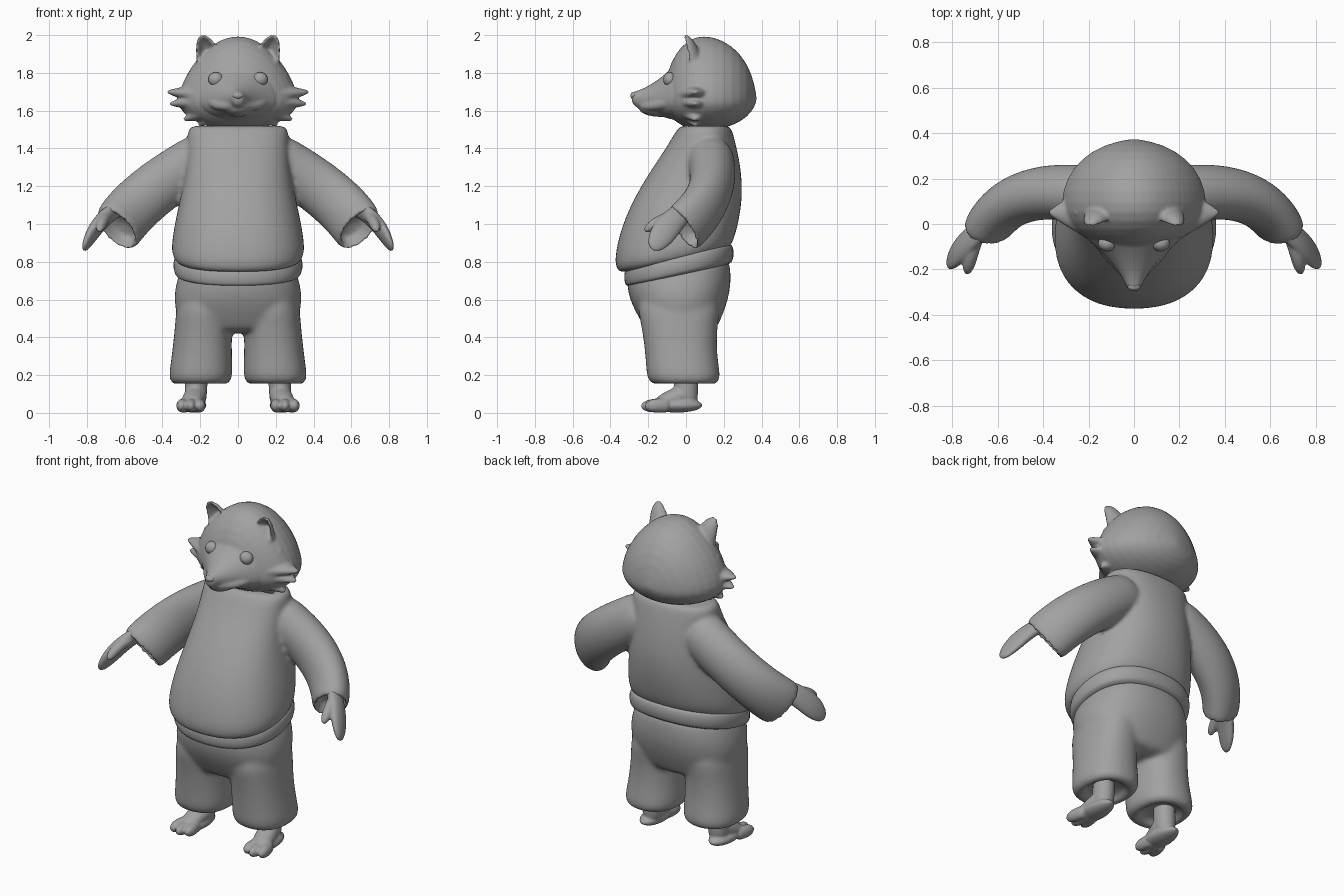
import bpy, bmesh
from math import sin, cos, pi, tau, copysign
from mathutils import Vector

if "Cube" in bpy.data.objects:
    bpy.data.objects.remove(bpy.data.objects["Cube"], do_unlink=True)

GREY = (.36, .36, .36, 1)
grey = bpy.data.materials.new("clay grey")
grey.use_nodes = True
grey.diffuse_color = GREY
grey.node_tree.nodes["Principled BSDF"].inputs["Base Color"].default_value = GREY

SIDES = 24
ANGLES = [tau * i / SIDES for i in range(SIDES)]
STEPS = [i / 8 for i in range(9)]


def level(z, half, front, back, tilt=0, x=0, scale=1):
    """Flat, slightly squared slice of a garment; tilt lifts the back."""
    def square(v):
        return copysign(abs(v) ** .87, v) * scale
    ring = []
    for a in ANGLES:
        y = (back - front) / 2 + (back + front) / 2 * square(sin(a))
        ring.append(Vector((x + half * square(cos(a)), y, z + tilt * y)))
    return ring


def upright(x, y, z, half, up, down):
    """Slice facing the front, with separate heights above and below z."""
    return [Vector((x + half * cos(a), y, z + (up if a < pi else down) * sin(a))) for a in ANGLES]


def egg(x, y, z, half, front, back, up, down):
    """Ellipsoid whose front, back, top and bottom radii may differ."""
    rings = []
    for t in STEPS:
        a = pi * (t - .5) * .98
        depth = front if a < 0 else back
        rings.append(upright(x, y + depth * sin(a), z, half * cos(a), up * cos(a), down * cos(a)))
    return rings


def limb(start, bend, end, thick, wide, across, blunt=True):
    """Tapered tube along a curve; wide is measured along the across direction."""
    start, bend, end, across = map(Vector, (start, bend, end, across))
    rings = []
    for t in STEPS:
        centre = start.lerp(bend, t).lerp(bend.lerp(end, t), t)
        along = (bend - start).lerp(end - bend, t).normalized()
        u = along.cross(across).normalized()
        v = u.cross(along)
        tip = max(.1, 1 - t ** 6) ** .5 if blunt else 1
        r = tip * (thick[0] + (thick[1] - thick[0]) * t)
        w = tip * (wide[0] + (wide[1] - wide[0]) * t)
        rings.append([centre + u * r * cos(a) + v * w * sin(a) for a in ANGLES])
    return rings


def hollow(rings, depth):
    """Turn the last ring inward to make an open cuff."""
    centre = sum(rings[-1], Vector()) / SIDES
    inner = [centre.lerp(p, .75) for p in rings[-1]]
    return rings + [inner, [p + depth for p in inner]]


def mirrored(rings):
    return [[Vector((-p.x, p.y, p.z)) for p in ring] for ring in rings]


def both(*lofts):
    return [*lofts, *map(mirrored, lofts)]


def build(name, lofts, voxel=None, soften=3):
    """Skin the lofts and, given a voxel size, fuse them into one soft surface."""
    bm = bmesh.new()
    for rings in lofts:
        rows = [[bm.verts.new(p) for p in ring] for ring in rings]
        for low, high in zip(rows, rows[1:]):
            for i in range(SIDES):
                bm.faces.new((low[i - 1], low[i], high[i], high[i - 1]))
        bm.faces.new(rows[0])
        bm.faces.new(rows[-1])
    bmesh.ops.recalc_face_normals(bm, faces=bm.faces)
    mesh = bpy.data.meshes.new(name)
    bm.to_mesh(mesh)
    bm.free()
    mesh.materials.append(grey)
    mesh.shade_smooth()
    part = bpy.data.objects.new(name, mesh)
    bpy.context.collection.objects.link(part)
    part.modifiers.new("round", "SUBSURF").levels = 1
    if voxel:
        fuse = part.modifiers.new("fuse", "REMESH")
        fuse.mode, fuse.voxel_size, fuse.use_smooth_shade = "VOXEL", voxel, True
        part.modifiers.new("soften", "SMOOTH").iterations = soften


# Tunic: pot belly gathered at the hem, narrow collar, wide open sleeves
def tunic_level(t, scale=1):
    swell = cos(pi / 2 * t)
    return level(.81 + .71 * t, .27 + .09 * swell ** 3, .04 + .345 * swell ** 1.2,
                 .24 + .06 * sin(pi * t), .2 * (1 - t) ** 2, scale=scale)


body = [tunic_level(0, .75), tunic_level(0, .91), tunic_level(.05, .98),
        *map(tunic_level, STEPS[1:]), tunic_level(1, .8)]
sleeve = limb((.15, .12, 1.37), (.53, .2, 1.16), (.645, -.02, .97),
              (.13, .1), (.14, .15), (.4, -.1, .9), blunt=False)
build("tunic", [body, *both(hollow(sleeve, Vector((-.05, .08, .04))))], .012, 6)

# Flat sash, higher at the back
sash = []
for t in STEPS:
    bulge = .03 * max(0, sin(pi * t)) ** .4
    sash.append(level(.73 + .12 * t, .315 + bulge, .3 + bulge, .225 + bulge, .22))
build("sash", [sash])


# Baggy trousers with puffed, open hems
def leg_level(t, scale=1):
    return level(.15 + .45 * t, .15 + .025 * (1 - t) ** 2, .21 + .06 * t * t,
                 .165 + .03 * (1 - 2 * t) ** 2, x=.2 - .025 * t, scale=scale)


hips = [level(.42 + .38 * t, .29 + .05 * sin(pi * t), .2 + .115 * sin(.6 * pi * t),
              .15 + .09 * sin(.7 * pi * t), .15 * t) for t in STEPS]
leg = [leg_level(1.2, .7), *map(leg_level, reversed(STEPS[1:])), leg_level(.04, .95), leg_level(0, .8)]
leg[1] = leg_level(1, .9)
build("trousers", [hips, *both(hollow(leg, Vector((0, 0, .05))))], .012, 14)

# Head: skull narrowing upward, tapering snout, cheeks, cupped ears and spiky tufts
skull = egg(0, .09, 1.66, .33, .21, .285, .345, .17)
for ring in skull:
    for p in ring:
        p.x *= 1 - .6 * max(0, p.z - 1.66)
snout = [upright(0, -.29 + .24 * t, 1.67 - .02 * t, .03 + .2 * t ** 1.5,
                 .03 + .17 * t ** 1.5, .035 + .07 * t ** .7) for t in STEPS]
jaw = egg(0, -.13, 1.61, .08, .12, .12, .03, .045)
jowl = limb((.02, -.24, 1.63), (.08, -.17, 1.61), (.16, -.08, 1.65), (.02, .03), (.02, .03), (0, 0, 1))
ear = limb((.14, .04, 1.84), (.165, .03, 1.92), (.195, -.01, 2), (.08, .04), (.055, .03), (0, 1, 0))
for ring in ear[3:-1]:
    dent = 1.2 * (ring[SIDES // 4] - ring[0]).length
    for p, a in zip(ring, ANGLES):
        p.y += dent * max(0, -sin(a)) ** 3
cheek = Vector((0, .05, 1.67))
tufts = []
for x, z in ((.265, 1.8), (.38, 1.7), (.365, 1.635), (.29, 1.55), (.21, 1.52)):
    tip = Vector((x, .05, z))
    tufts.append(limb(cheek.lerp(tip, .5), cheek.lerp(tip, .8), tip,
                      (.06, .006), (.12, .006), (0, 1, 0), blunt=False))
build("head", [skull, snout, jaw, *both(jowl, ear, *tufts)], .009)
build("nose", [egg(0, -.275, 1.68, .03, .02, .02, .02, .02)])

# Hands: mitten and thumb
mitten = limb((.57, .06, 1.1), (.72, -.05, 1.08), (.82, -.18, .86), (.04, .035), (.04, .09), (0, 1, -.7))
thumb = limb((.69, -.06, 1.04), (.72, -.14, 1.03), (.735, -.22, .96), (.03, .03), (.03, .03), (1, 0, 0))

# Feet: ankle, instep, heel pad and three toes
ankle = limb((.22, 0, .25), (.22, 0, .1), (.23, 0, .01), (.06, .06), (.065, .065), (0, 1, 0))
instep = limb((.22, 0, .1), (.24, -.08, .07), (.25, -.17, .04), (.06, .06), (.06, .04), (0, 0, 1))
pad = egg(.235, -.05, .04, .07, .13, .14, .04, .04)
toes = [limb((.245 + .03 * d, -.1, .04), (.25 + .05 * d, -.15, .04), (.25 + .05 * d, -.24 + .02 * d * d, .035),
             (.035, .03), (.04, .035), (0, 0, 1)) for d in (-1, 0, 1)]

# Paired parts, with round eyes
eye = egg(.117, -.085, 1.765, .042, .036, .036, .04, .04)
for side, flip in (("left", list), ("right", mirrored)):
    build(side + "_hand", [flip(mitten), flip(thumb)], .007)
    build(side + "_foot", [flip(part) for part in (ankle, instep, pad, *toes)], .007)
    build(side + "_eye", [flip(eye)])
